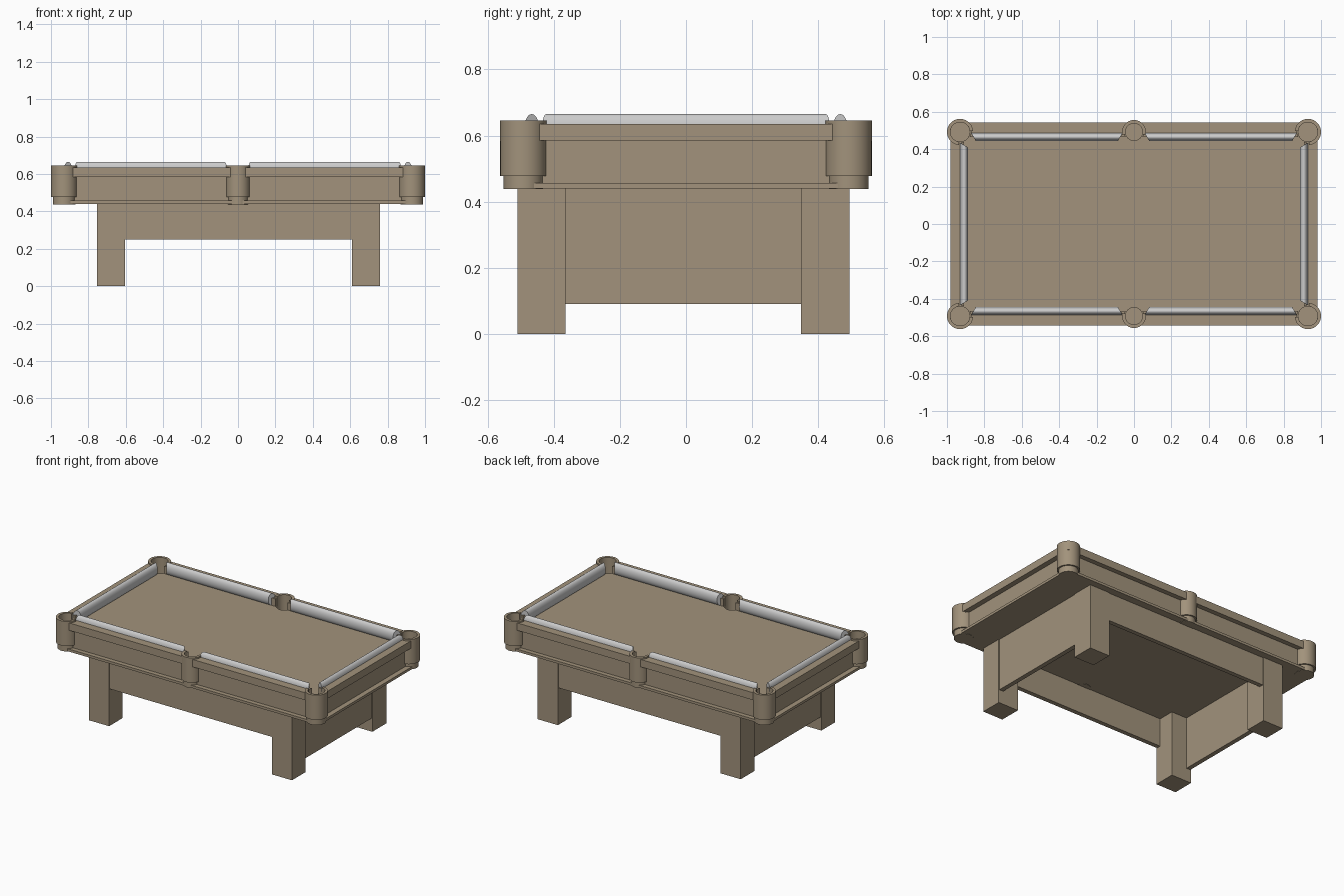
import bpy, bmesh, math

if "Cube" in bpy.data.objects:
    bpy.data.objects.remove(bpy.data.objects["Cube"])

TAN = bpy.data.materials.new("tan_wood")
TAN.diffuse_color = (0.36, 0.29, 0.20, 1)
TAN.use_nodes = True
TAN.node_tree.nodes["Principled BSDF"].inputs["Base Color"].default_value = TAN.diffuse_color


def finish(name, bm, mat=TAN, smooth=False):
    bmesh.ops.remove_doubles(bm, verts=bm.verts, dist=1e-5)
    bmesh.ops.recalc_face_normals(bm, faces=bm.faces)
    me = bpy.data.meshes.new(name)
    bm.to_mesh(me)
    bm.free()
    ob = bpy.data.objects.new(name, me)
    bpy.context.collection.objects.link(ob)
    if mat:
        me.materials.append(mat)
    if smooth:
        bpy.ops.object.select_all(action='DESELECT')
        ob.select_set(True)
        bpy.context.view_layer.objects.active = ob
        bpy.ops.object.shade_smooth_by_angle(angle=math.radians(35))
    return ob


def prism(name, pts, z0, z1):
    bm = bmesh.new()
    lo = [bm.verts.new((x, y, z0)) for x, y in pts]
    hi = [bm.verts.new((x, y, z1)) for x, y in pts]
    bm.faces.new(lo)
    bm.faces.new(hi)
    n = len(pts)
    for i in range(n):
        j = (i + 1) % n
        bm.faces.new((lo[i], lo[j], hi[j], hi[i]))
    return finish(name, bm)


def box(name, x0, x1, y0, y1, z0, z1):
    return prism(name, [(x0, y0), (x1, y0), (x1, y1), (x0, y1)], z0, z1)


def chamfered(x, y, c):
    return [(-x + c, -y), (x - c, -y), (x, -y + c), (x, y - c),
            (x - c, y), (-x + c, y), (-x, y - c), (-x, -y + c)]


def lathe(bm, cx, cy, profile, a0=0.0, a1=2 * math.pi, steps=32, closed=False):
    """Sweep an (r, z) profile round a vertical axis; partial arcs get end caps."""
    full = a1 - a0 > 6.28
    rings = []
    for i in range(steps + 1):
        a = a0 + (a1 - a0) * i / steps
        rings.append([bm.verts.new((cx + r * math.cos(a), cy + r * math.sin(a), z))
                      for r, z in profile])
    n = len(profile)
    for p, q in zip(rings, rings[1:]):
        for k in range(n if closed else n - 1):
            m = (k + 1) % n
            bm.faces.new((p[k], q[k], q[m], p[m]))
    if not full:
        bm.faces.new(rings[0])
        bm.faces.new(rings[-1])
    else:
        bmesh.ops.remove_doubles(bm, verts=bm.verts, dist=1e-5)


# Legs and apron panels
for name, x0, x1 in (("left", -0.755, -0.605), ("right", 0.61, 0.76)):
    box(f"front_{name}_leg", x0, x1, -0.51, -0.365, 0, 0.445)
    box(f"back_{name}_leg", x0, x1, 0.347, 0.495, 0, 0.445)
box("front_apron", -0.605, 0.61, -0.505, -0.475, 0.25, 0.445)
box("back_apron", -0.605, 0.61, 0.46, 0.49, 0.25, 0.445)
box("left_apron", -0.75, -0.72, -0.365, 0.347, 0.09, 0.445)
box("right_apron", 0.725, 0.755, -0.365, 0.347, 0.09, 0.445)

# Table bed, lower ledge and top rails
bodies = [
    prism("lower_ledge", chamfered(0.98, 0.54, 0.05), 0.44, 0.457),
    prism("table_bed", chamfered(0.945, 0.51, 0.03), 0.45, 0.585)]
for s, name in ((-1, "front"), (1, "back")):
    y0, y1 = sorted((s * 0.465, s * 0.542))
    bodies.append(box(name + "_rail", -0.93, 0.93, y0, y1, 0.585, 0.635))
for s, name in ((-1, "left"), (1, "right")):
    x0, x1 = sorted((s * 0.908, s * 0.98))
    bodies.append(box(name + "_rail", x0, x1, -0.465, 0.465, 0.585, 0.635))

# Pockets: stepped cups whose raised rim opens toward the table
pockets = [(x, y, 0.07 if x else 0.064) for x in (-0.93, 0, 0.93) for y in (-0.492, 0.492)]
for i, (x, y, r) in enumerate(pockets):
    ri, bm = r - 0.018, bmesh.new()
    lathe(bm, x, y, [(0, 0.438), (r - 0.01, 0.438), (r - 0.01, 0.478), (r, 0.478),
                     (r, 0.583), (ri, 0.583), (ri, 0.465), (0, 0.465)])
    if x:
        mid, half = math.atan2(-y, -math.copysign(0.492, x)), math.radians(50)
    else:
        mid, half = math.atan2(-y, 0), math.radians(75)
    lathe(bm, x, y, [(ri, 0.582), (r, 0.582), (r, 0.645), (ri, 0.645)],
          mid + half, mid + 2 * math.pi - half, 28, True)
    finish(f"pocket_{i + 1}", bm, smooth=True)

# Hidden cutter that opens the bed and rails for the pockets
bm = bmesh.new()
for x, y, r in pockets:
    lathe(bm, x, y, [(0, 0.47), (r - 0.012, 0.47), (r - 0.012, 0.7), (0, 0.7)])
cutter = finish("pocket_cutter", bm, None)
cutter.hide_render = True
cutter.hide_viewport = True
for ob in bodies[1:]:
    mod = ob.modifiers.new("pocket_holes", 'BOOLEAN')
    mod.operation = 'DIFFERENCE'
    mod.object = cutter
    mod.solver = 'EXACT'


def cushion(name, a, b, outer, inward, along_x):
    """Oval bar with mitred ends; the inner side is shorter."""
    bm = bmesh.new()
    n, rx = 24, 0.0215
    ends = []
    for t, s in ((a, 1), (b, -1)):
        ring = []
        for k in range(n):
            g = 2 * math.pi * k / n
            d = rx + rx * math.cos(g)
            z = 0.625 + 0.04 * math.sin(g)
            u, v = t + s * d * 0.6, outer + inward * d
            ring.append(bm.verts.new((u, v, z) if along_x else (v, u, z)))
        bm.faces.new(ring)
        ends.append(ring)
    for k in range(n):
        m = (k + 1) % n
        bm.faces.new((ends[0][k], ends[0][m], ends[1][m], ends[1][k]))
    finish(name, bm, None, True)


# Cushions
for s, name in ((-1, "front"), (1, "back")):
    cushion(name + "_left_cushion", -0.872, -0.06, s * 0.488, -s, True)
    cushion(name + "_right_cushion", 0.055, 0.872, s * 0.488, -s, True)
for s, name in ((-1, "left"), (1, "right")):
    cushion(name + "_cushion", -0.435, 0.435, s * 0.93, -s, False)
